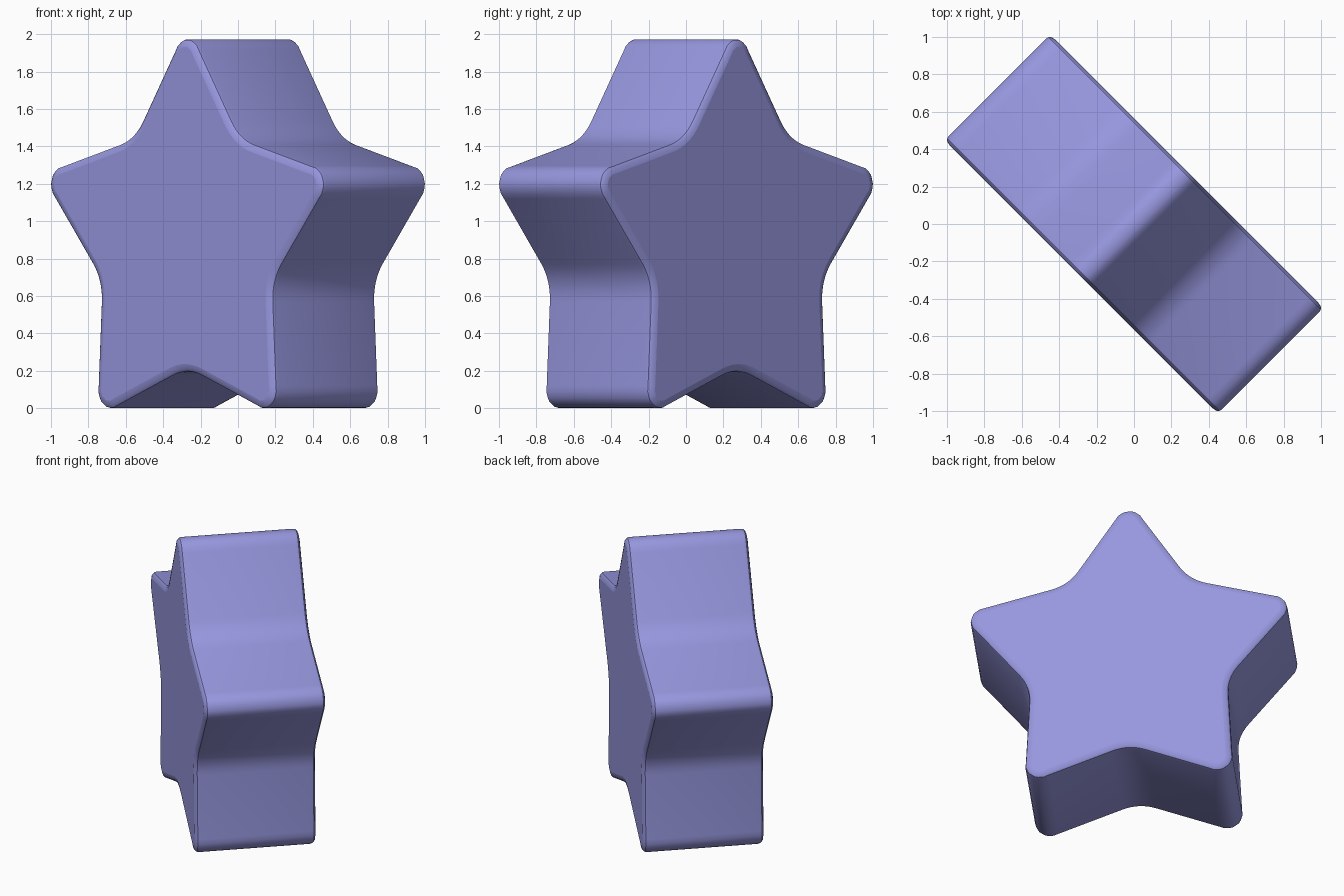
import bpy, bmesh, math
from mathutils import Vector, Matrix

if "Cube" in bpy.data.objects:
    bpy.data.objects.remove(bpy.data.objects["Cube"])

CENTER_Z = 0.89


def bezier(a, b, c, n):
    return [a * (1 - t) ** 2 + b * 2 * t * (1 - t) + c * t * t
            for t in (i / n for i in range(n + 1))]


# Half profile of one arm: rounded tip, flank, then fillet to the notch
tip = [Vector(p) for p in ((0.0, 1.08), (0.025, 1.079), (0.047, 1.069),
                           (0.075, 1.048), (0.092, 1.02))]
flank = Vector((0.335, 0.645))
corner = Vector((0.398, 0.548))
mirror_dir = Vector((math.sin(math.radians(36)), math.cos(math.radians(36))))
flank_mirror = mirror_dir * (2 * flank.dot(mirror_dir)) - flank
fillet = bezier(flank, corner, flank_mirror, 8)[:5]
half = tip + fillet
# Full arm, clockwise, the shared notch point kept once
arm = [Vector((-p.x, p.y)) for p in reversed(half[1:-1])] + half
outline = []
for k in range(5):
    rot = Matrix.Rotation(-k * math.tau / 5, 2)
    outline += [rot @ p for p in arm]
N = len(outline)


def inset(d):
    """Shrink the outline along its vertex normals."""
    pts = []
    for i, p in enumerate(outline):
        t = (outline[(i + 1) % N] - outline[i - 1]).normalized()
        pts.append(p + Vector((t.y, -t.x)) * d)
    return pts


# Cross-section of the soft rim: (inset, depth)
rim = [(0.042, -0.40), (0.016, -0.394), (0.004, -0.383), (0.0, -0.365)]
rim += [(d, -y) for d, y in reversed(rim)]

# Star body
bm = bmesh.new()
rings = [[bm.verts.new((p.x, y, p.y)) for p in inset(d)] for d, y in rim]
for a, b in zip(rings, rings[1:]):
    for i in range(N):
        j = (i + 1) % N
        bm.faces.new((a[i], a[j], b[j], b[i]))
bm.faces.new(rings[0])
bm.faces.new(rings[-1])
bmesh.ops.recalc_face_normals(bm, faces=bm.faces)
# Turn it diagonal and stand it on the ground
bmesh.ops.transform(bm, verts=bm.verts, matrix=Matrix.Translation(
    (0, 0, CENTER_Z)) @ Matrix.Rotation(-math.pi / 4, 4, 'Z'))
low = min(v.co.z for v in bm.verts)
bmesh.ops.translate(bm, verts=bm.verts, vec=(0, 0, -low))

mesh = bpy.data.meshes.new("star")
bm.to_mesh(mesh)
bm.free()
star = bpy.data.objects.new("star", mesh)
bpy.context.collection.objects.link(star)

mat = bpy.data.materials.new("lavender")
mat.diffuse_color = (0.31, 0.31, 0.74, 1)
mat.use_nodes = True
mat.node_tree.nodes["Principled BSDF"].inputs["Base Color"].default_value = mat.diffuse_color
mesh.materials.append(mat)

bpy.context.view_layer.objects.active = star
star.select_set(True)
bpy.ops.object.shade_smooth_by_angle(angle=math.radians(30))
# Keep the two large star faces flat
for f in mesh.polygons:
    if len(f.vertices) > 4:
        f.use_smooth = False
